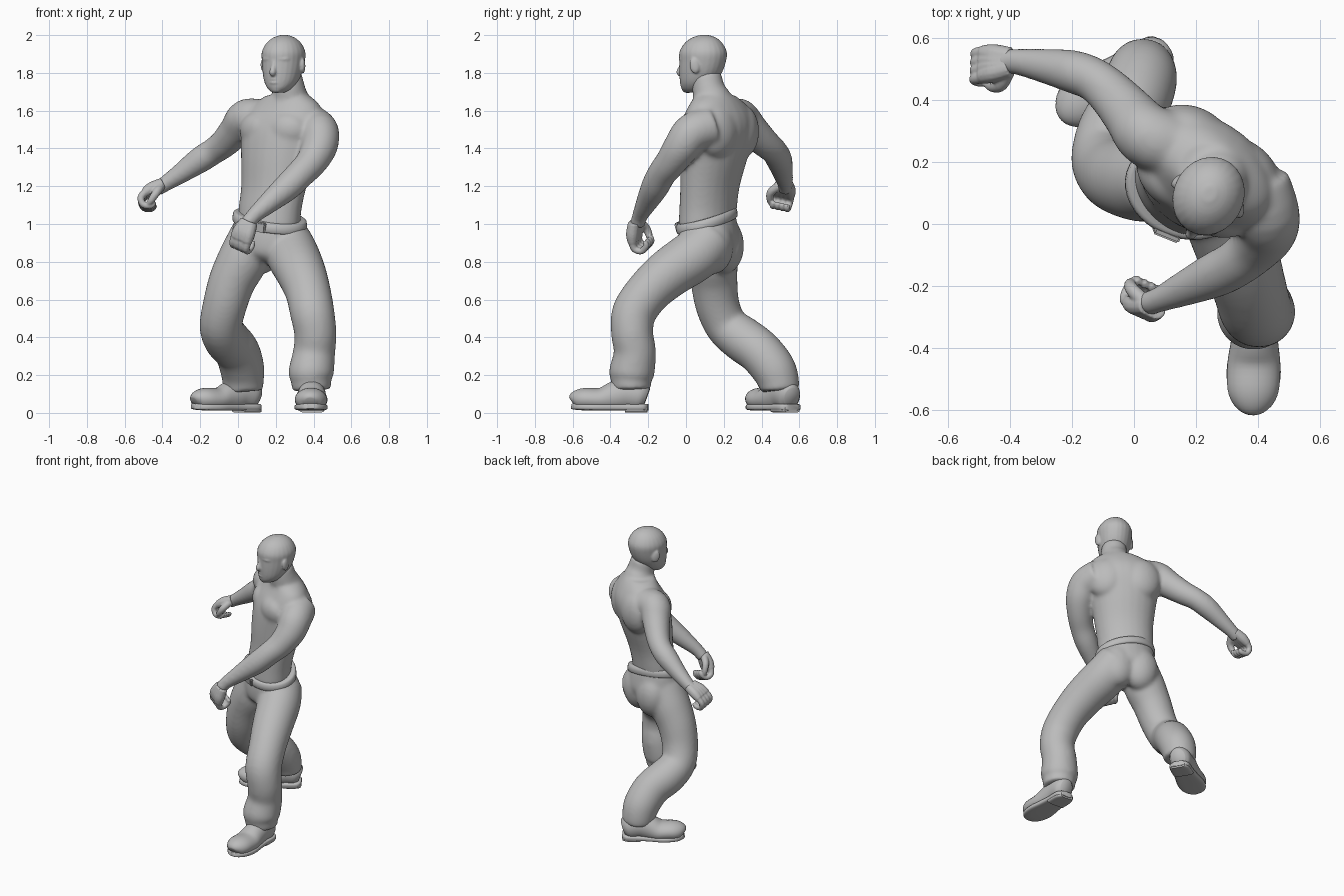
import bpy, bmesh
from math import sin, cos, pi, radians, copysign
from mathutils import Vector, Matrix

cube = bpy.data.objects.get("Cube")
if cube:
    bpy.data.objects.remove(cube)

GREY = 0.5
clay = bpy.data.materials.new("plain_grey")
clay.use_nodes = True
clay.diffuse_color = (GREY, GREY, GREY, 1)
clay.node_tree.nodes["Principled BSDF"].inputs["Base Color"].default_value = (GREY, GREY, GREY, 1)
UP = Vector((0, 0, 1))


def spline(rows, steps):
    """Catmull-Rom through rows of x, y, z, half width, half depth."""
    rows = [Vector(tuple(r) + (r[3],) * (5 - len(r))) for r in rows]
    ext = [rows[0]] + rows + [rows[-1]]
    out = []
    for i in range(len(rows) - 1):
        p, q, r, s = ext[i:i + 4]
        for k in range(steps):
            t = k / steps
            out.append((q * 2 + (r - p) * t + (p * 2 - q * 5 + r * 4 - s) * t * t
                        + (q * 3 - p - r * 3 + s) * t ** 3) / 2)
    return out + [rows[-1]]


def tube(bm, rows, yaw=0, normal=None, floor=-1, seg=24, steps=4, power=1):
    """Closed elliptical loft; rings follow the path unless a normal is given."""
    pts = spline(rows, steps)
    pos = [Vector(p[:3]) for p in pts]
    bend = lambda c: copysign(abs(c) ** power, c)
    rings = []
    for i, p in enumerate(pts):
        n = normal or pos[min(i + 1, len(pos) - 1)] - pos[max(i - 1, 0)]
        n = n.normalized()
        u = Vector((cos(radians(yaw)), sin(radians(yaw)), 0))
        u = (u - n * u.dot(n)).normalized()
        v = n.cross(u)
        ring = []
        for k in range(seg):
            a = 2 * pi * (k + .5) / seg
            co = pos[i] + u * bend(cos(a)) * p[3] + v * bend(sin(a)) * p[4]
            co.z = max(co.z, floor)
            ring.append(bm.verts.new(co))
        rings.append(ring)
    for r, s in zip(rings, rings[1:]):
        for k in range(seg):
            j = (k + 1) % seg
            bm.faces.new((r[k], r[j], s[j], s[k]))
    bm.faces.new(rings[0][::-1])
    bm.faces.new(rings[-1])


def blob(bm, centre, size, yaw=0, tilt=0):
    m = (Matrix.Translation(centre) @ Matrix.Rotation(radians(yaw), 4, 'Z')
         @ Matrix.Rotation(radians(tilt), 4, 'X') @ Matrix.Diagonal((*size, 1)))
    bmesh.ops.create_uvsphere(bm, u_segments=20, v_segments=12, radius=1, matrix=m)


def finish(bm, name, voxel=0, smooth=4):
    bmesh.ops.recalc_face_normals(bm, faces=bm.faces)
    me = bpy.data.meshes.new(name)
    bm.to_mesh(me)
    bm.free()
    me.materials.append(clay)
    ob = bpy.data.objects.new(name, me)
    bpy.context.collection.objects.link(ob)
    bpy.ops.object.select_all(action='DESELECT')
    ob.select_set(True)
    bpy.context.view_layer.objects.active = ob
    bpy.ops.object.shade_smooth_by_angle(angle=radians(50))
    if voxel:
        rm = ob.modifiers.new("merge", 'REMESH')
        rm.mode, rm.voxel_size, rm.use_smooth_shade = 'VOXEL', voxel, True
        sm = ob.modifiers.new("relax", 'SMOOTH')
        sm.factor, sm.iterations = 0.5, smooth


def frame(origin, yaw):
    """Maps model-left, forward and up offsets into the turned body part."""
    m = Matrix.Translation(origin) @ Matrix.Rotation(radians(yaw), 4, 'Z')
    return lambda s, f, z: m @ Vector((s, -f, z))


# Torso, neck and arms
TURN = -35
bm = bmesh.new()
tube(bm, [(.165, .11, .98, .175, .137), (.17, .117, 1.08, .181, .137), (.19, .127, 1.2, .188, .141),
          (.211, .147, 1.35, .21, .163), (.23, .163, 1.48, .236, .172), (.242, .17, 1.56, .235, .157),
          (.255, .168, 1.63, .2, .122), (.263, .155, 1.68, .125, .097)], TURN, UP)
tube(bm, [(.27, .155, 1.58, .14), (.274, .138, 1.66, .104), (.27, .12, 1.71, .088),
          (.257, .108, 1.79, .08)])
chest = frame((.228, .157, 1.5), TURN)
for s in (-1, 1):
    blob(bm, chest(s * .1, .09, 0), (.11, .066, .09), TURN + s * 14)
    blob(bm, chest(s * .12, -.092, -.01), (.125, .082, .14), TURN - s * 18)
tube(bm, [(.395, .13, 1.515, .11), (.43, .035, 1.483, .106), (.43, -.022, 1.41, .097),
          (.39, -.078, 1.33, .084), (.33, -.128, 1.265, .077), (.26, -.165, 1.195, .074),
          (.16, -.21, 1.11, .057), (.08, -.245, 1.04, .042), (.045, -.257, .995, .042)])
tube(bm, [(.14, .25, 1.55, .105), (.045, .285, 1.56, .103), (-.008, .347, 1.498, .09),
          (-.07, .417, 1.43, .078), (-.13, .467, 1.385, .071), (-.2, .493, 1.34, .07),
          (-.3, .513, 1.27, .055), (-.39, .526, 1.21, .042), (-.43, .522, 1.185, .042)], 90)
finish(bm, "torso_and_arms", .01, 18)

# Head with brow, nose, lips, chin and ears
LOOK = -25
bm = bmesh.new()
head = frame((.24, .088, 0), LOOK)


def head_ring(fwd, z, a, b):
    return (*head(0, fwd, z), a, b)


tube(bm, [head_ring(.06, 1.695, .03, .035), head_ring(.047, 1.715, .06, .07),
          head_ring(.03, 1.75, .086, .094), head_ring(.012, 1.8, .102, .115),
          head_ring(0, 1.86, .111, .126), head_ring(-.003, 1.91, .113, .128),
          head_ring(-.005, 1.955, .092, .104), head_ring(-.008, 1.985, .058, .068),
          head_ring(-.01, 2, .02, .025)], LOOK, UP)
tube(bm, [(*head(0, .115, 1.865), .012), (*head(0, .124, 1.83), .014),
          (*head(0, .134, 1.803), .018), (*head(0, .12, 1.79), .013)], LOOK)
for z in (1.767, 1.748):
    blob(bm, head(0, .112, z), (.03, .017, .009), LOOK)
blob(bm, head(0, .09, 1.715), (.035, .026, .022), LOOK)
for s in (-1, 1):
    blob(bm, head(s * .04, .102, 1.873), (.042, .017, .012), LOOK + s * 22)
    blob(bm, head(s * .112, -.005, 1.838), (.013, .027, .042), LOOK + s * 20, 10)
finish(bm, "head", .006, 4)


# Hands with curled fingers
def hand(name, wrist, along, palm, thumb, size=1.25):
    bm = bmesh.new()
    w, d = Vector(wrist), Vector(along).normalized()
    n = Vector(palm)
    n = (n - d * n.dot(d)).normalized()
    k = d.cross(n) * thumb

    def digit(*rows):
        tube(bm, [(*(w + (d * f + n * p + k * s) * size), r * size) for f, p, s, r in rows],
             25, seg=12)

    for s in (-.024, -.008, .008, .024):
        digit((0, 0, s * .6, .025), (.05, 0, s, .027), (.085, .005, s * 1.3, .02))
        digit((.08, .004, s * 1.35, .017), (.11, .018, s * 1.4, .015),
              (.113, .05, s * 1.35, .014), (.085, .068, s * 1.3, .013), (.065, .06, s * 1.3, .009))
    digit((.01, .008, .02, .02), (.04, .03, .05, .018), (.075, .05, .048, .015),
          (.098, .06, .034, .01))
    finish(bm, name, .005, 3)


hand("left_hand", (.058, -.27, 1.012), (-.42, -.05, -.9), (.4, .9, 0), -1)
hand("right_hand", (-.4, .523, 1.21), (-.85, -.06, -.42), (.5, -.2, -.8), 1)

# Trousers, with the waist tilted forward
HIP = -22
TILT = Vector((.1, -.27, 1))
bm = bmesh.new()
tube(bm, [(.17, .11, 1.035, .19, .145), (.17, .117, .94, .203, .158), (.163, .127, .87, .185, .152),
          (.157, .13, .82, .1, .1)], HIP, TILT)
seat = frame((.17, .12, .885), HIP)
for s in (-1, 1):
    blob(bm, seat(s * .075, -.062, 0), (.12, .1, .15), HIP)
tube(bm, [(.08, .135, .95, .12), (.03, .14, .82, .134), (-.03, .148, .7, .125), (-.07, .167, .57, .117),
          (-.09, .215, .46, .114), (-.06, .3, .39, .122), (-.005, .388, .325, .12),
          (.022, .462, .235, .118), (.027, .49, .165, .11), (.03, .495, .115, .104)])
tube(bm, [(.25, .14, .93, .13), (.287, .055, .84, .14), (.335, -.09, .74, .132), (.371, -.2, .64, .121),
          (.393, -.275, .53, .118), (.41, -.285, .42, .112), (.403, -.27, .32, .112),
          (.387, -.288, .21, .121), (.387, -.29, .175, .108), (.39, -.288, .12, .104)])
finish(bm, "trousers", .01, 22)

# Belt and buckle
bm = bmesh.new()
low, high = Vector((.167, .113, .992)), Vector((.17, .108, 1.045))
mid = (low + high) / 2
tube(bm, [(*low, .195, .153), (*low.lerp(high, .15), .203, .162),
          (*low.lerp(high, .85), .2, .16), (*high, .186, .145)], HIP, TILT, seg=40, steps=2)
finish(bm, "belt")
bm = bmesh.new()
n = TILT.normalized()
out = Vector((sin(radians(HIP)), -cos(radians(HIP)), 0))
out = (out - n * out.dot(n)).normalized()
side = out.cross(n)
basis = Matrix((side, out, n)).transposed().to_4x4()
bmesh.ops.create_cube(bm, size=1, matrix=Matrix.Translation(mid + out * .158) @ basis
                      @ Matrix.Diagonal((.09, .025, .055, 1)))
bmesh.ops.bevel(bm, geom=bm.edges[:], offset=.006, segments=2, affect='EDGES')
finish(bm, "belt_buckle")


# Shoes: rounded uppers on flat soles with a raised heel block
def shoe(name, heel, toe):
    heel, toe = Vector((*heel, 0)), Vector((*toe, 0))
    yaw = 0 if abs((toe - heel).y) > abs((toe - heel).x) else 90
    row = lambda t, z, a, b: (*(heel.lerp(toe, t) + UP * z), a, b)
    bm = bmesh.new()
    tube(bm, [row(.02, .08, .045, .055), row(.1, .09, .068, .08), row(.28, .1, .072, .085),
              row(.45, .085, .077, .08), row(.62, .07, .086, .063), row(.83, .072, .083, .06),
              row(.95, .066, .06, .048), row(.99, .058, .03, .026)], yaw, floor=.03)
    finish(bm, name + "_upper")
    bm = bmesh.new()
    tube(bm, [row(0, .03, .035, .018), row(.07, .03, .066, .018), row(.3, .03, .07, .018),
              row(.45, .03, .076, .018), row(.68, .03, .088, .018), row(.87, .032, .076, .018),
              row(.97, .034, .046, .016), row(1, .036, .018, .014)], yaw, power=.5)
    tube(bm, [row(.01, .02, .045, .019), row(.1, .02, .064, .019), row(.3, .02, .066, .019)],
         yaw, power=.5)
    finish(bm, name + "_sole")


shoe("left_shoe", (.395, -.2), (.383, -.607))
shoe("right_shoe", (.105, .565), (-.235, .355))
